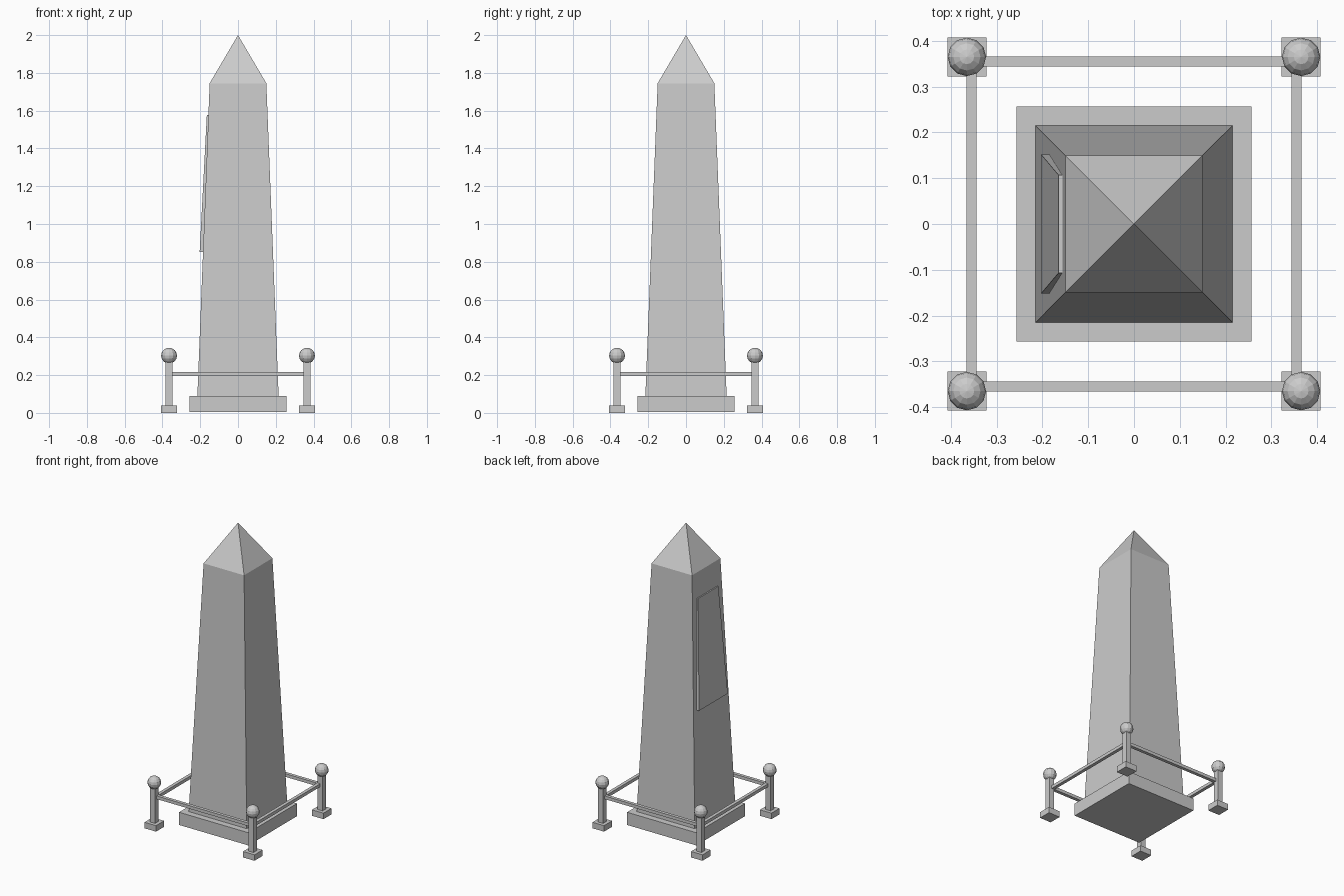
import bpy, bmesh

if "Cube" in bpy.data.objects:
    bpy.data.objects.remove(bpy.data.objects["Cube"])

def mesh_object(name, build):
    bm = bmesh.new()
    build(bm)
    bmesh.ops.recalc_face_normals(bm, faces=bm.faces)
    me = bpy.data.meshes.new(name)
    bm.to_mesh(me)
    bm.free()
    ob = bpy.data.objects.new(name, me)
    bpy.context.collection.objects.link(ob)
    return ob

def loft(name, rings):
    """Solid through four-cornered rings, each (x0, x1, half_y, z)."""
    def build(bm):
        loops = [[bm.verts.new(p) for p in ((a, -h, z), (b, -h, z), (b, h, z), (a, h, z))]
                 for a, b, h, z in rings]
        for lo, hi in zip(loops, loops[1:]):
            for i in range(4):
                j = (i + 1) % 4
                bm.faces.new((lo[i], lo[j], hi[j], hi[i]))
        bm.faces.new(loops[0])
        bm.faces.new(loops[-1])
    return mesh_object(name, build)

def box(name, x, y, z0, z1, hx, hy):
    ob = loft(name, [(-hx, hx, hy, z0), (-hx, hx, hy, z1)])
    ob.location = (x, y, 0)
    return ob

# Plinth and tapered shaft
box("plinth", 0, 0, 0.005, 0.09, 0.257, 0.257)
loft("shaft", [(-0.215, 0.215, 0.215, 0.09), (-0.15, 0.15, 0.15, 1.745)])

# Pyramid cap
def cap(bm):
    base = [bm.verts.new((x, y, 1.745)) for x, y in
            ((-0.15, -0.15), (0.15, -0.15), (0.15, 0.15), (-0.15, 0.15))]
    tip = bm.verts.new((0, 0, 2.0))
    bm.faces.new(base)
    for i in range(4):
        bm.faces.new((base[i], base[(i + 1) % 4], tip))
mesh_object("cap", cap)

# Raised panel leaning with the left face
loft("panel", [(-0.203, -0.184, 0.152, 0.852), (-0.165, -0.152, 0.107, 1.577)])

# Fence posts with feet and faceted ball finials
P = 0.365
for sx in (-1, 1):
    for sy in (-1, 1):
        x, y = sx * P, sy * P
        box("post_foot", x, y, 0, 0.04, 0.0425, 0.0425)
        box("post", x, y, 0.04, 0.28, 0.019, 0.019)
        ball = mesh_object("ball", lambda bm: bmesh.ops.create_uvsphere(
            bm, u_segments=12, v_segments=8, radius=0.042))
        ball.location = (x, y, 0.303)

# Fence rails
for s in (-1, 1):
    box("rail_across", 0, s * 0.355, 0.196, 0.217, P, 0.011)
    box("rail_side", s * 0.355, 0, 0.196, 0.217, 0.011, P)
